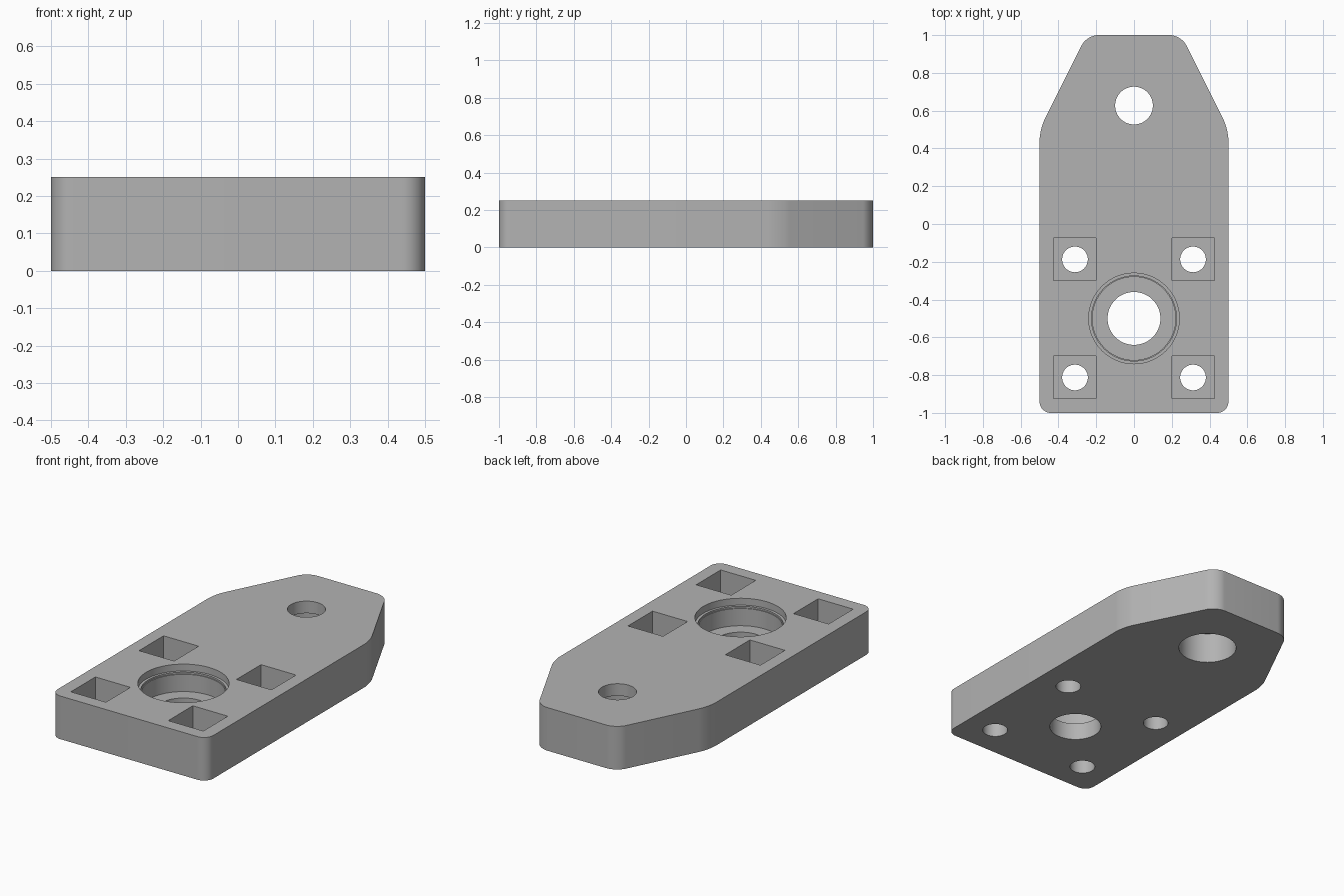
import bpy
import bmesh
from math import radians

cube = bpy.data.objects.get("Cube")
if cube:
    bpy.data.objects.remove(cube, do_unlink=True)

THICK = 0.25
FLOOR = 0.1       # floor of the bearing seat and nut pockets
BEARING_Y = -0.5

grey = bpy.data.materials.new("plain grey")
grey.use_nodes = True
grey.diffuse_color = (0.45, 0.45, 0.45, 1)
grey.node_tree.nodes["Principled BSDF"].inputs["Base Color"].default_value = (0.45, 0.45, 0.45, 1)


def add_object(name, bm):
    mesh = bpy.data.meshes.new(name)
    bm.to_mesh(mesh)
    bm.free()
    mesh.materials.append(grey)
    obj = bpy.data.objects.new(name, mesh)
    bpy.context.collection.objects.link(obj)
    return obj


def cut(x, y, z0, z1, radius=None, side=None):
    """Subtract a round or square upright prism from the plate."""
    bm = bmesh.new()
    if radius:
        bmesh.ops.create_cone(bm, cap_ends=True, segments=64, radius1=radius,
                              radius2=radius, depth=1)
    else:
        bmesh.ops.create_cube(bm, size=1)
        bmesh.ops.scale(bm, vec=(side, side, 1), verts=bm.verts)
    bmesh.ops.scale(bm, vec=(1, 1, z1 - z0), verts=bm.verts)
    bmesh.ops.translate(bm, vec=(x, y, (z0 + z1) / 2), verts=bm.verts)
    cutter = add_object("cutter", bm)
    cutter.hide_render = True
    mod = plate.modifiers.new("cut", "BOOLEAN")
    mod.operation = "DIFFERENCE"
    mod.solver = "EXACT"
    mod.object = cutter
    bpy.context.view_layer.objects.active = plate
    bpy.ops.object.modifier_apply(modifier=mod.name)
    bpy.data.objects.remove(cutter, do_unlink=True)


# Plate: tapered outline, extruded, with rounded upright edges
half = [(0.5, -1), (0.5, 0.5), (0.25, 1)]
outline = half + [(-x, y) for x, y in reversed(half)]
bm = bmesh.new()
base = bm.faces.new([bm.verts.new((x, y, 0)) for x, y in outline])
top = bmesh.ops.extrude_face_region(bm, geom=[base])["geom"]
bmesh.ops.translate(bm, vec=(0, 0, THICK),
                    verts=[v for v in top if isinstance(v, bmesh.types.BMVert)])
upright = [e for e in bm.edges if abs(e.verts[0].co.z - e.verts[1].co.z) > 0.1]
bmesh.ops.bevel(bm, geom=upright, offset=0.06, offset_type="OFFSET",
                segments=10, profile=0.5, affect="EDGES")
bmesh.ops.recalc_face_normals(bm, faces=bm.faces)
plate = add_object("mounting_plate", bm)

# Bearing seat: retaining recess, thin step, seat, shaft hole
cut(0, BEARING_Y, 0.21, 0.4, radius=0.24)
cut(0, BEARING_Y, 0.2, 0.4, radius=0.225)
cut(0, BEARING_Y, FLOOR, 0.4, radius=0.22)
cut(0, BEARING_Y, -0.1, 0.4, radius=0.14)

# Four square pockets with bolt holes
for sx in (-1, 1):
    for sy in (-1, 1):
        x, y = sx * 0.3125, BEARING_Y + sy * 0.3125
        cut(x, y, FLOOR, 0.4, side=0.225)
        cut(x, y, -0.1, 0.4, radius=0.068)

# Rear hole, counterbored from below
cut(0, 0.627, -0.1, 0.4, radius=0.1)
cut(0, 0.627, -0.1, 0.18, radius=0.157)

bpy.ops.object.select_all(action="DESELECT")
plate.select_set(True)
bpy.context.view_layer.objects.active = plate
bpy.ops.object.shade_smooth_by_angle(angle=radians(25))
